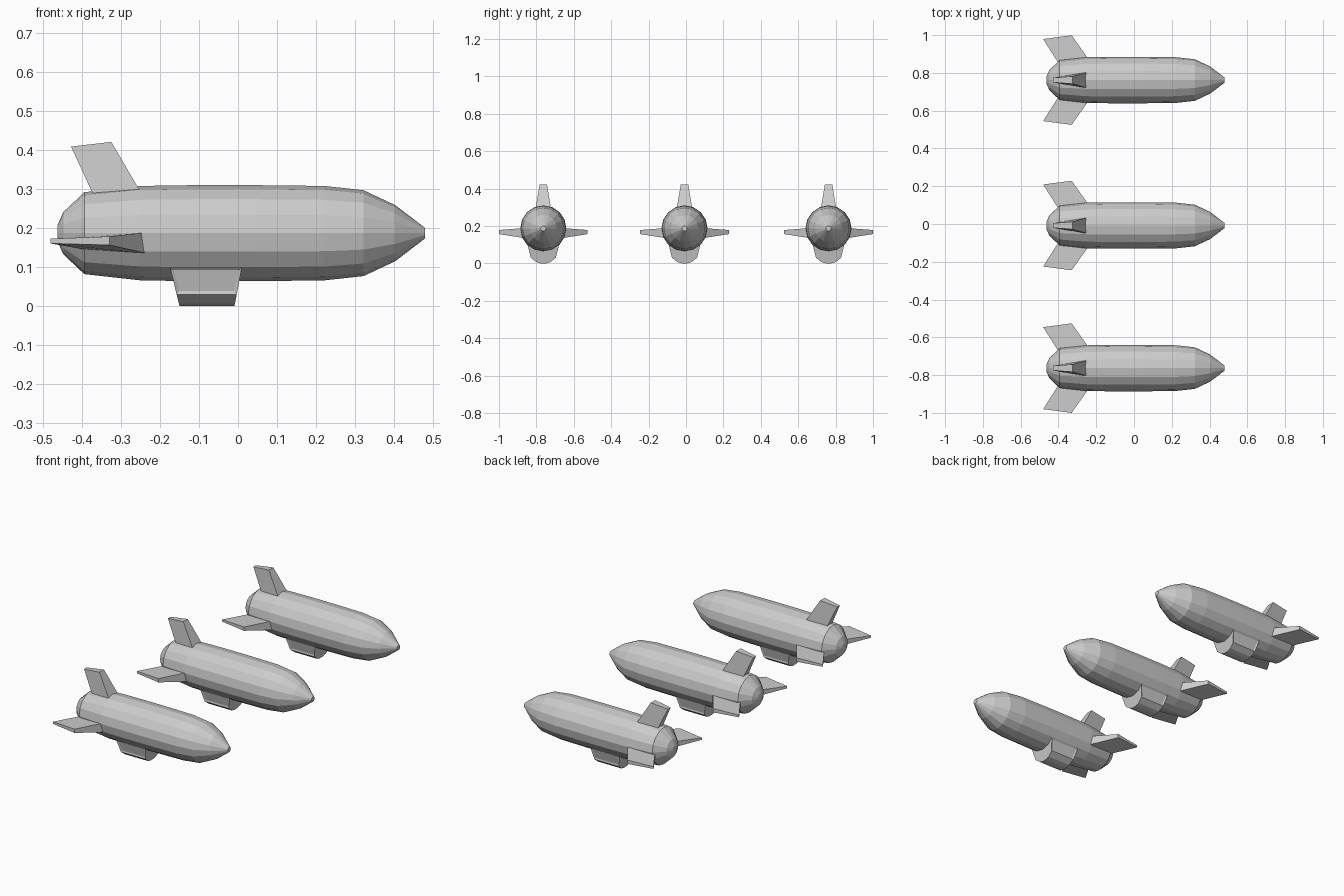
import bpy, bmesh
from math import cos, sin, pi
from mathutils import Vector

if "Cube" in bpy.data.objects:
    bpy.data.objects.remove(bpy.data.objects["Cube"])

ZC = 0.187
SIDES = 16
ROWS = (-0.763, -0.008, 0.762)


def mesh_from(bm, name):
    bmesh.ops.recalc_face_normals(bm, faces=bm.faces)
    me = bpy.data.meshes.new(name)
    bm.to_mesh(me)
    bm.free()
    return me


def loft(bm, rings):
    """Skin a list of equal-length vertex loops and cap both ends."""
    loops = [[bm.verts.new(p) for p in r] for r in rings]
    n = len(loops[0])
    for a, b in zip(loops, loops[1:]):
        for i in range(n):
            j = (i + 1) % n
            bm.faces.new((a[i], a[j], b[j], b[i]))
    bm.faces.new(loops[0])
    bm.faces.new(loops[-1])


# Hull: faceted body of revolution along x (x, radius)
def hull():
    profile = [(-0.463, 0.02), (-0.448, 0.054), (-0.394, 0.105), (-0.25, 0.121),
               (-0.12, 0.123), (0.05, 0.123), (0.222, 0.121), (0.322, 0.11),
               (0.403, 0.072), (0.479, 0.014)]
    bm = bmesh.new()
    loft(bm, [[(x, r * cos(2 * pi * i / SIDES), ZC + r * sin(2 * pi * i / SIDES))
               for i in range(SIDES)] for x, r in profile])
    return mesh_from(bm, "hull")


# Fin: tapered slab; corners are (x, span, half thickness)
def fin(name, root_front, root_back, tip_front, tip_back, place):
    bm = bmesh.new()

    def sunk(root, tip):
        # continue the root a little way into the hull
        return tuple(Vector(root) + (Vector(root) - Vector(tip)) * 0.2)

    def ring(front, back):
        return [place(front[0], front[1], front[2]), place(front[0], front[1], -front[2]),
                place(back[0], back[1], -back[2]), place(back[0], back[1], back[2])]
    loft(bm, [ring(sunk(root_front, tip_front), sunk(root_back, tip_back)),
              ring(tip_front, tip_back)])
    return mesh_from(bm, name)


# Gondola: keel cross-section with sloping ends and recessed side panels
def gondola():
    half = [(0.084, 0.098), (0.067, 0.03), (0.038, 0.007), (0.015, 0.0)]
    section = half + [(-y, z) for y, z in reversed(half)]
    bm = bmesh.new()
    loft(bm, [[(-0.15 - 0.245 * z, y, z) for y, z in section],
              [(-0.009 + 0.19 * z, y, z) for y, z in section]])
    bmesh.ops.recalc_face_normals(bm, faces=bm.faces)
    sides = [f for f in bm.faces if abs(f.normal.y) > 0.9]
    bmesh.ops.inset_individual(bm, faces=sides, thickness=0.011, depth=-0.004)
    return mesh_from(bm, "gondola")


side = ((-0.245, 0.117, 0.025), (-0.394, 0.08, 0.016),
        (-0.33, 0.237, 0.011), (-0.481, 0.217, 0.006))
parts = {
    "hull": hull(),
    "gondola": gondola(),
    "tail_fin": fin("tail_fin", (-0.258, 0.307, 0.039), (-0.374, 0.292, 0.022),
                    (-0.325, 0.421, 0.02), (-0.428, 0.409, 0.012),
                    lambda x, s, t: (x, t, s)),
}
for name, sign in (("left_fin", 1), ("right_fin", -1)):
    parts[name] = fin(name, *side,
                      lambda x, s, t, k=sign: (x, k * s, 0.162 + 0.04 * (s - 0.1) + t))

# Three identical airships side by side
for n, y in enumerate(ROWS, 1):
    for name, me in parts.items():
        ob = bpy.data.objects.new(f"airship_{n}_{name}", me)
        ob.location.y = y
        bpy.context.collection.objects.link(ob)
